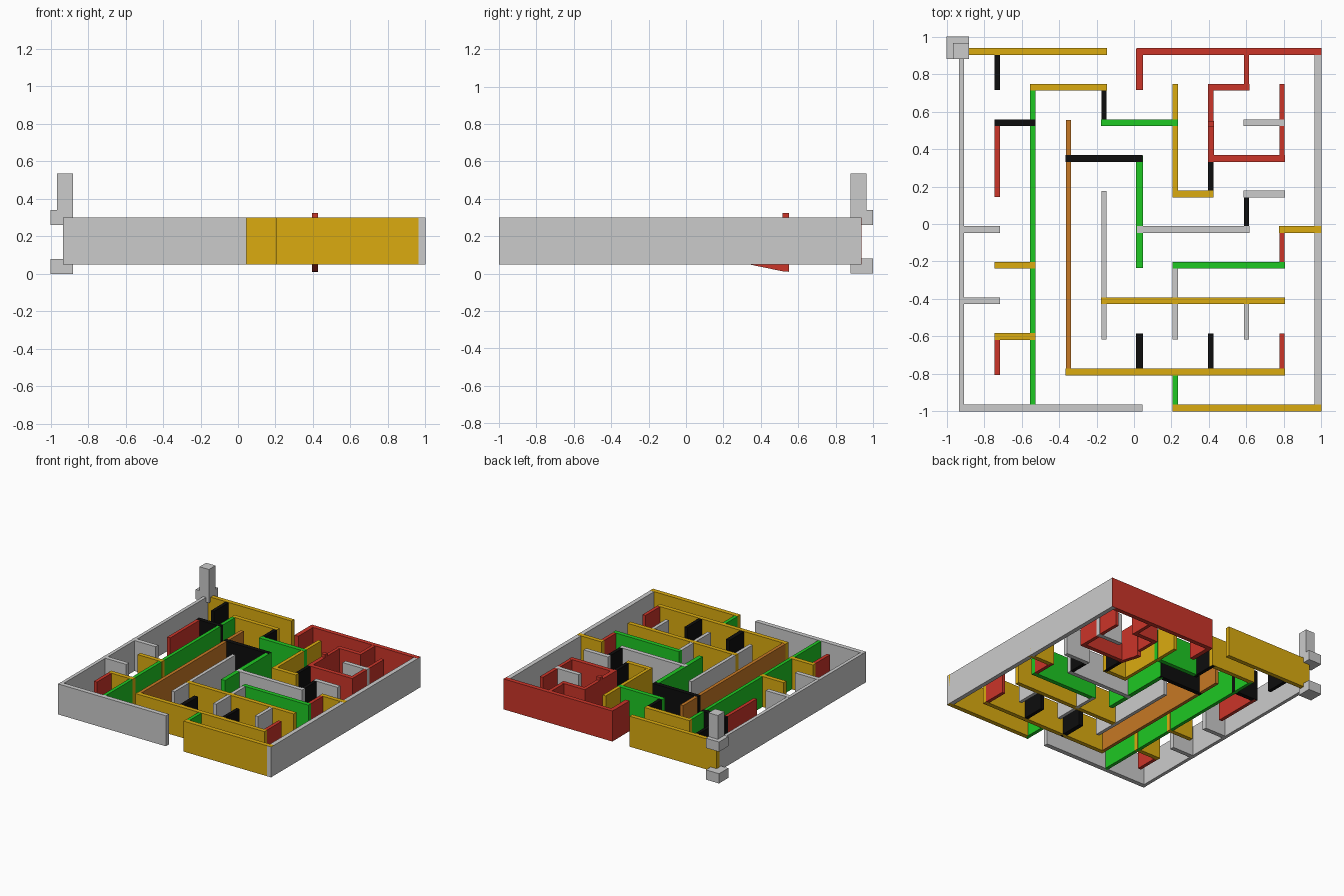
import bpy, bmesh

if "Cube" in bpy.data.objects:
    bpy.data.objects.remove(bpy.data.objects["Cube"])

Z0, Z1 = 0.05, 0.30      # wall bottom and top
PITCH = 0.19             # maze cell size


def gx(i): return -0.92 + PITCH * i + (0.002 if i == 10 else 0)
def gy(j): return -0.98 + PITCH * j


def material(name, rgb):
    m = bpy.data.materials.new(name)
    m.diffuse_color = (*rgb, 1)
    m.use_nodes = True
    m.node_tree.nodes["Principled BSDF"].inputs["Base Color"].default_value = m.diffuse_color
    return m


def finish(bm, name, mat=None):
    me = bpy.data.meshes.new(name)
    bmesh.ops.recalc_face_normals(bm, faces=bm.faces)
    bm.to_mesh(me)
    bm.free()
    ob = bpy.data.objects.new(name, me)
    bpy.context.collection.objects.link(ob)
    if mat:
        me.materials.append(mat)
    return ob


def box(name, x0, x1, y0, y1, z0, z1, mat=None):
    bm = bmesh.new()
    bmesh.ops.create_cube(bm, size=1)
    for v in bm.verts:
        v.co = (x1 if v.co.x > 0 else x0, y1 if v.co.y > 0 else y0, z1 if v.co.z > 0 else z0)
    return finish(bm, name, mat)


def walls(colour, across, along, mat=None):
    # across: (row, column start, column end); along: (column, row start, row end)
    for n, (j, a, b) in enumerate(across):
        hi = 1.0 if b == 10 else gx(b) + 0.015
        box(f"{colour}_cross_wall_{n + 1}", gx(a) - 0.015, hi,
            gy(j) - (0.020 if j == 0 else 0.018), gy(j) + 0.018, Z0, Z1, mat)
    for n, (i, a, b) in enumerate(along):
        t = 0.018 if i in (5, 10) else 0.014
        lo = -1.0 if a == 0 and i in (0, 10) else gy(a) - 0.016
        box(f"{colour}_long_wall_{n + 1}", gx(i) - t, gx(i) + t,
            lo, gy(b) + 0.016, Z0, Z1 - 0.001, mat)


red = material("red", (0.60, 0.035, 0.022))
yellow = material("yellow", (0.71, 0.41, 0.005))
green = material("green", (0.013, 0.58, 0.017))
black = material("black", (0.004, 0.004, 0.004))
brown = material("brown", (0.57, 0.19, 0.018))

# Maze walls by colour
walls("grey",
      [(0, 0, 5), (5, 0, 1), (3, 0, 1), (5, 5, 8), (6, 8, 9), (8, 8, 9)],
      [(0, 0, 10), (10, 0, 10), (4, 2, 6), (6, 2, 4), (8, 2, 3)])
walls("yellow",
      [(0, 6, 10), (10, 0, 4), (9, 2, 4), (6, 6, 7), (5, 9, 10),
       (4, 1, 2), (3, 4, 9), (2, 1, 2), (1, 3, 9)],
      [(6, 6, 9)], yellow)
walls("red",
      [(10, 5, 10), (9, 7, 8), (7, 7, 9)],
      [(5, 9, 10), (8, 9, 10), (7, 8, 9), (9, 7, 9), (1, 6, 8),
       (9, 4, 5), (9, 1, 2), (1, 1, 2)], red)
walls("green", [(8, 4, 6), (4, 6, 9)], [(2, 0, 9), (5, 4, 7), (6, 0, 1)], green)
walls("black", [(8, 1, 2), (7, 3, 5)],
      [(1, 9, 10), (4, 8, 9), (7, 6, 7), (8, 5, 6), (5, 1, 2), (7, 1, 2)], black)
walls("brown", [], [(3, 1, 8)], brown)

# Tilted red wall with its end dropping below the others
profile = [(0.335, Z0), (0.52, 0.012), (0.55, 0.01), (0.55, 0.325),
           (0.517, 0.325), (0.517, Z1), (0.335, Z1)]
bm = bmesh.new()
face = bm.faces.new([bm.verts.new((0.395, y, z)) for y, z in profile])
ext = bmesh.ops.extrude_face_region(bm, geom=[face])["geom"]
bmesh.ops.translate(bm, vec=(0.033, 0, 0),
                    verts=[g for g in ext if isinstance(g, bmesh.types.BMVert)])
finish(bm, "tilted_red_wall", red)

# Corner tower: foot block, collar block and post
box("tower_foot", -1.0, -0.88, 0.88, 1.0, 0.0, 0.08)
box("tower_collar", -1.0, -0.88, 0.88, 1.0, 0.26, 0.34)
box("tower_post", -0.965, -0.88, 0.88, 0.965, 0.34, 0.535)
